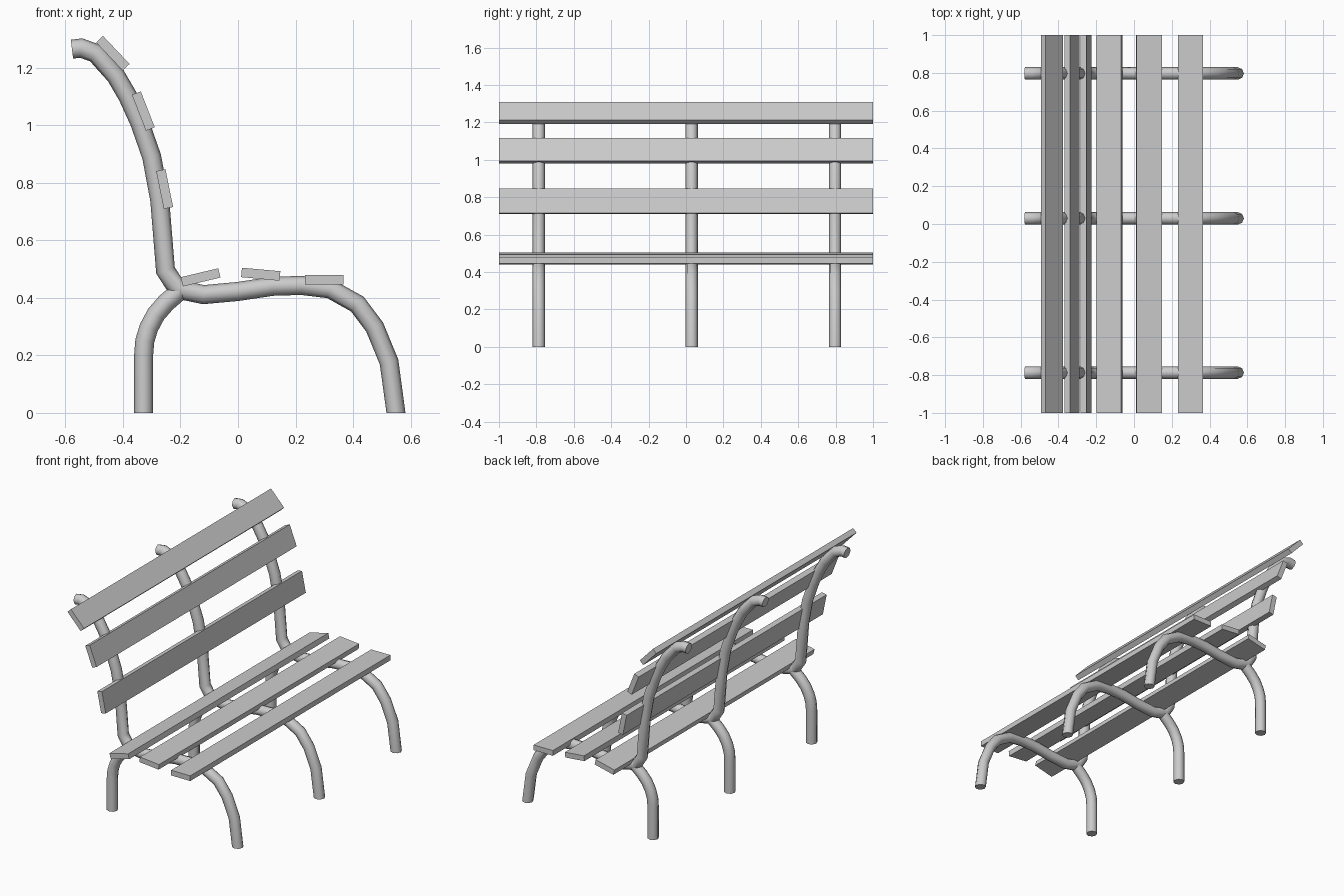
import bpy, bmesh, math
from mathutils import Vector

if "Cube" in bpy.data.objects:
    bpy.data.objects.remove(bpy.data.objects["Cube"])

R = 0.033       # tube radius
SIDES = 8


def material(name, rgb):
    m = bpy.data.materials.new(name)
    m.diffuse_color = (*rgb, 1)
    m.use_nodes = True
    m.node_tree.nodes["Principled BSDF"].inputs["Base Color"].default_value = m.diffuse_color
    return m


grey = material("plain grey", (0.6, 0.6, 0.6))


def finish(name, bm, smooth):
    bmesh.ops.recalc_face_normals(bm, faces=bm.faces)
    me = bpy.data.meshes.new(name)
    bm.to_mesh(me)
    bm.free()
    me.materials.append(grey)
    ob = bpy.data.objects.new(name, me)
    bpy.context.collection.objects.link(ob)
    if smooth:
        bpy.ops.object.select_all(action='DESELECT')
        ob.select_set(True)
        bpy.context.view_layer.objects.active = ob
        bpy.ops.object.shade_smooth_by_angle(angle=math.radians(50))
    return ob


def tube(name, path, y):
    """Sweep a round section along an x/z path; the last point has a level foot."""
    pts = [Vector(p) for p in path]
    last = len(pts) - 1
    bm = bmesh.new()
    rings = []
    for i, p in enumerate(pts):
        a = (p - pts[max(i - 1, 0)]).normalized()
        b = (pts[min(i + 1, last)] - p).normalized()
        t = (a + b).normalized()
        n = Vector((-t.y, t.x))
        if i == last:
            n = Vector((1, 0))
        elif i > 0:
            n /= max(t.dot(b), 0.8)      # mitre
        ring = []
        for k in range(SIDES):
            c = 2 * math.pi * k / SIDES
            q = p + n * R * math.cos(c)
            ring.append(bm.verts.new((q.x, y + R * math.sin(c), q.y)))
        rings.append(ring)
    for r0, r1 in zip(rings, rings[1:]):
        for k in range(SIDES):
            j = (k + 1) % SIDES
            bm.faces.new((r0[k], r0[j], r1[j], r1[k]))
    bm.faces.new(rings[0])
    bm.faces.new(rings[-1])
    return finish(name, bm, True)


def slat(name, x, z, angle):
    bm = bmesh.new()
    bmesh.ops.create_cube(bm, size=1)
    bmesh.ops.scale(bm, vec=(0.134, 2.0, 0.033), verts=bm.verts)
    ob = finish(name, bm, False)
    ob.location = (x, 0, z)
    ob.rotation_euler.y = -math.radians(angle)


# Back post, seat support and front leg in one bent tube
frame_path = [(-0.577, 1.264), (-0.545, 1.268), (-0.495, 1.25), (-0.425, 1.172),
              (-0.383, 1.10), (-0.342, 1.01), (-0.30, 0.89), (-0.272, 0.74),
              (-0.252, 0.495), (-0.21, 0.43), (-0.12, 0.411), (0.0, 0.422),
              (0.12, 0.44), (0.22, 0.443), (0.32, 0.431), (0.415, 0.378),
              (0.475, 0.298), (0.525, 0.177), (0.549, 0.0)]
# Rear leg
leg_path = [(-0.205, 0.422), (-0.25, 0.383), (-0.285, 0.343), (-0.31, 0.296),
            (-0.324, 0.25), (-0.328, 0.20), (-0.328, 0.0)]

for side, y in (("near", -0.787), ("middle", 0.03), ("far", 0.797)):
    tube(f"frame_tube_{side}", frame_path, y)
    tube(f"rear_leg_{side}", leg_path, y)

# Wooden slats
slat("seat_slat_front", 0.299, 0.463, 0)
slat("seat_slat_middle", 0.079, 0.482, -5.2)
slat("seat_slat_rear", -0.13, 0.471, 13.3)
slat("back_slat_lower", -0.255, 0.778, -78.5)
slat("back_slat_middle", -0.329, 1.049, -68.7)
slat("back_slat_top", -0.435, 1.25, -46.6)
